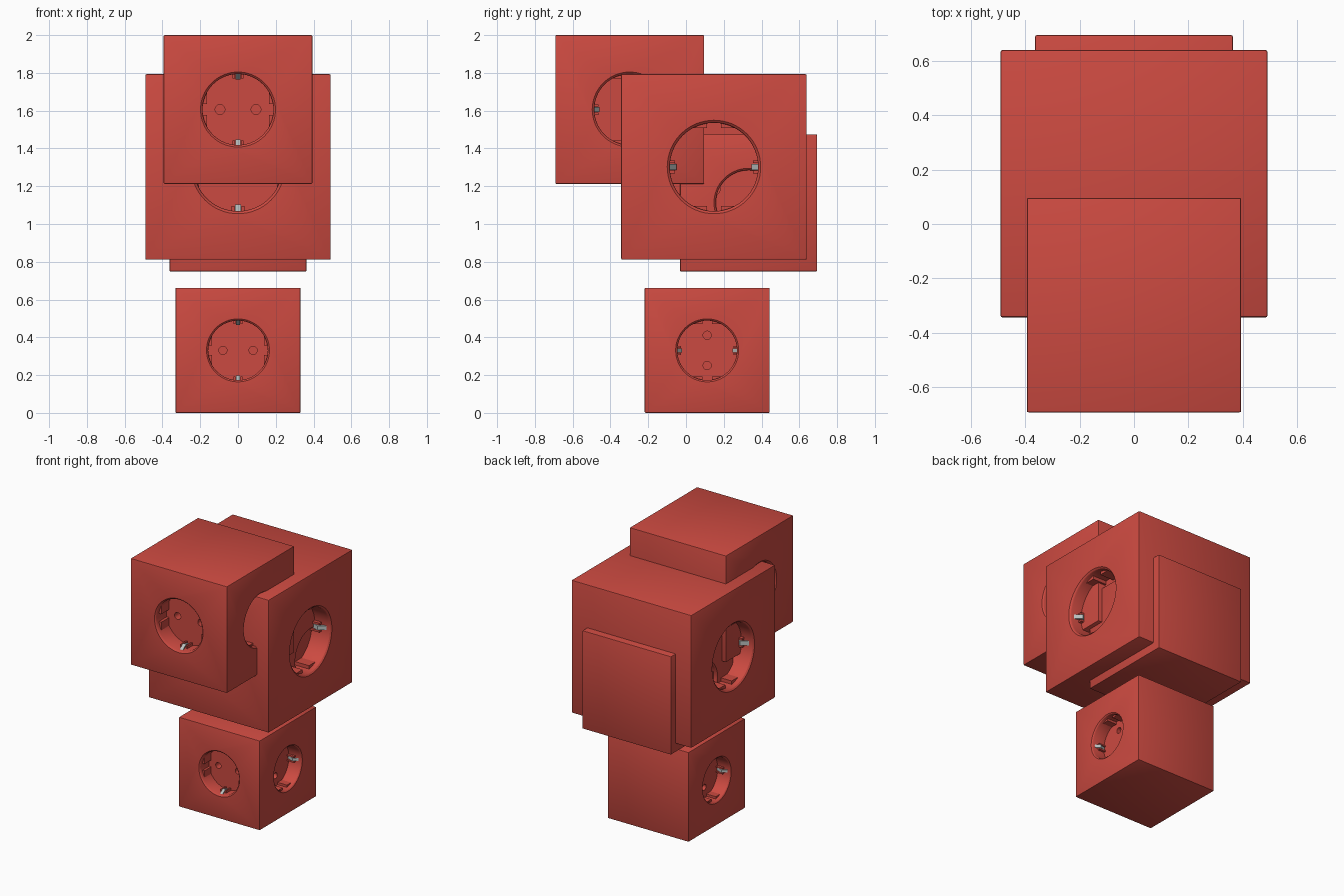
import bpy, bmesh, math
from mathutils import Matrix, Vector

if "Cube" in bpy.data.objects:
    bpy.data.objects.remove(bpy.data.objects["Cube"])


def material(name, rgb):
    m = bpy.data.materials.new(name)
    m.diffuse_color = (*rgb, 1)
    m.use_nodes = True
    m.node_tree.nodes["Principled BSDF"].inputs["Base Color"].default_value = m.diffuse_color
    return m


RED = material("red plastic", (0.60, 0.068, 0.052))
METAL = material("grey metal", (0.50, 0.54, 0.53))


def to_object(name, bm, mat, matrix=Matrix()):
    bmesh.ops.recalc_face_normals(bm, faces=bm.faces)
    me = bpy.data.meshes.new(name)
    bm.to_mesh(me)
    bm.free()
    me.materials.append(mat)
    me.transform(matrix)
    ob = bpy.data.objects.new(name, me)
    bpy.context.collection.objects.link(ob)
    return ob


def add_box(bm, lo, hi):
    lo, hi = Vector(lo), Vector(hi)
    m = Matrix.Translation((lo + hi) / 2) @ Matrix.Diagonal((*(hi - lo), 1))
    bmesh.ops.create_cube(bm, size=1, matrix=m)


def add_lathe(bm, profile, n, centre=(0, 0)):
    """Closed turned solid from (radius, height) points."""
    rings = []
    for r, h in profile:
        rings.append([bm.verts.new((centre[0] + r * math.cos(2 * math.pi * i / n),
                                    centre[1] + r * math.sin(2 * math.pi * i / n), h))
                      for i in range(n)])
    for a, b in zip(rings, rings[1:]):
        for i in range(n):
            bm.faces.new((a[i], a[(i + 1) % n], b[(i + 1) % n], b[i]))
    bm.faces.new(rings[0])
    bm.faces.new(rings[-1])


def add_strip(bm, path, u0, u1):
    """Bent strip: path of (v, depth) points closed into a loop, extruded along u."""
    a = [bm.verts.new((u0, v, w)) for v, w in path]
    b = [bm.verts.new((u1, v, w)) for v, w in path]
    bm.faces.new(a)
    bm.faces.new(b)
    n = len(path)
    for i in range(n):
        bm.faces.new((a[i], a[(i + 1) % n], b[(i + 1) % n], b[i]))


DEPTH = 0.62  # bowl depth relative to the bowl radius


def socket_cutters(matrix):
    # round bowl with a chamfered rim, then the two pin holes
    bm = bmesh.new()
    add_lathe(bm, [(0.945, -DEPTH), (0.945, -0.07), (0.96, -0.035), (1.0, 0.0), (1.0, 0.1)], 64)
    cutters = [to_object("bowl_cutter", bm, RED, matrix)]
    for s in (-1, 1):
        bm = bmesh.new()
        add_lathe(bm, [(0.13, -DEPTH - 0.45), (0.13, -DEPTH + 0.1)], 24, (0.48 * s, 0))
        cutters.append(to_object("pin_cutter", bm, RED, matrix))
    return cutters


def socket_details(name, matrix):
    # guide ribs along both walls, and red housings beside the clips
    bm = bmesh.new()
    for s in (-1, 1):
        for t in (-1, 1):
            u = sorted((0.83 * s, 0.98 * s))
            v = sorted((0.15 * t, 0.46 * t))
            add_box(bm, (u[0], v[0], -DEPTH - 0.02), (u[1], v[1], -0.16))
            u = sorted((0.08 * t, 0.14 * t))
            v = sorted((0.83 * s, 0.98 * s))
            add_box(bm, (u[0], v[0], -DEPTH - 0.02), (u[1], v[1], -0.30))
    to_object(name + "_guide_ribs", bm, RED, matrix)
    # sprung earth clips, bent from strip
    bm = bmesh.new()
    outer = [(0.96, -0.12), (0.80, -0.34), (0.90, -DEPTH)]
    path = outer + [(v + 0.05, w) for v, w in reversed(outer)]
    for s in (-1, 1):
        add_strip(bm, [(v * s, w) for v, w in path], -0.065, 0.065)
    to_object(name + "_earth_clips", bm, METAL, matrix)


X, Y, Z = Vector((1, 0, 0)), Vector((0, 1, 0)), Vector((0, 0, 1))
# side name: pin axis, clip axis, outward normal
SIDES = {"front": (X, Z, -Y), "right": (Z, -Y, X), "left": (Z, Y, -X)}


def socket_cube(name, size, centre):
    # body with slightly softened edges
    bm = bmesh.new()
    bmesh.ops.create_cube(bm, size=size, matrix=Matrix.Translation(centre))
    bmesh.ops.bevel(bm, geom=bm.edges[:], offset=size * 0.008, segments=2,
                    affect='EDGES', profile=0.5)
    body = to_object(name, bm, RED)
    radius = size * 0.252
    cutters = []
    for side, (u, v, n) in SIDES.items():
        m = Matrix((u, v, n)).transposed().to_4x4() @ Matrix.Scale(radius, 4)
        m = Matrix.Translation(Vector(centre) + n * size / 2) @ m
        cutters += socket_cutters(m)
        socket_details(name + "_" + side, m)
    bpy.context.view_layer.objects.active = body
    for c in cutters:
        mod = body.modifiers.new("cut", 'BOOLEAN')
        mod.operation = 'DIFFERENCE'
        mod.solver = 'EXACT'
        mod.object = c
        bpy.ops.object.modifier_apply(modifier=mod.name)
        bpy.data.objects.remove(c)
    bpy.ops.object.select_all(action='DESELECT')
    body.select_set(True)
    bpy.ops.object.shade_smooth_by_angle(angle=math.radians(25))


socket_cube("bottom_cube", 0.662, (0, 0.112, 0.331))
socket_cube("large_cube", 0.982, (0, 0.148, 1.302))
socket_cube("top_cube", 0.788, (0, -0.298, 1.606))
socket_cube("back_cube", 0.726, (0, 0.331, 1.112))
